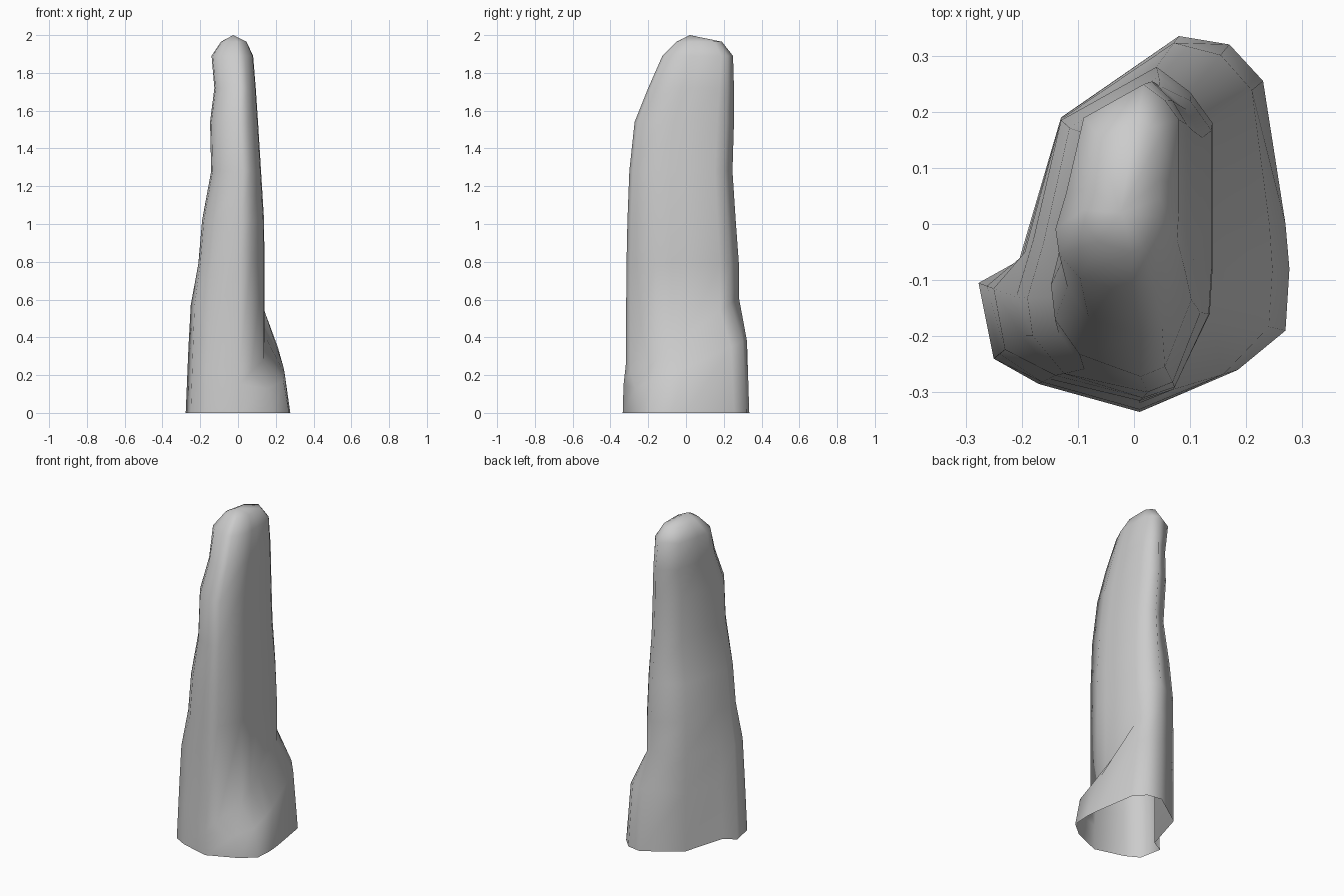
import bpy, bmesh

# Matching outlines, counter-clockwise from the front: wide foot and slim shaft
foot = [(.01, -.335), (.185, -.26), (.27, -.19), (.277, -.08), (.27, 0), (.23, .255),
        (.17, .32), (.08, .335), (-.13, .19), (-.205, -.065), (-.277, -.105),
        (-.25, -.24), (-.17, -.285)]
shaft = [(.01, -.315), (.07, -.295), (.135, -.16), (.14, -.08), (.14, 0), (.14, .18),
         (.10, .235), (.04, .28), (-.13, .185), (-.18, -.03), (-.21, -.13),
         (-.20, -.2), (-.14, -.27)]
# Heights of the sloping ledge: its outer rim and its inner crease
rim_z = [.15, .13, .17, .21, .24, .35, .38, .38, .36, .35, .35, .33, .25]
crease_z = [.25, .22, .28, .35, .41, .54, .58, .61, .58, .57, .57, .57, .45]
crease_t = [.8, 1, 1, 1, 1, 1, 1, 1, .6, .4, .4, .4, .6]

# Shaft levels: z, x range, y range
levels = [(.79, -.21, .14, -.315, .28), (1.02, -.19, .138, -.31, .263),
          (1.28, -.142, .122, -.3, .246), (1.54, -.148, .106, -.272, .254),
          (1.72, -.125, .094, -.2, .254), (1.89, -.14, .08, -.125, .249),
          (1.965, -.09, .045, -.05, .19)]


def mix(i, t):
    a, b = foot[i], shaft[i]
    return a[0] + (b[0] - a[0]) * t, a[1] + (b[1] - a[1]) * t


n = len(foot)
rings = [[(*foot[i], 0) for i in range(n)],
         [(*mix(i, .22), rim_z[i]) for i in range(n)],
         [(*mix(i, crease_t[i]), crease_z[i]) for i in range(n)]]
for z, x0, x1, y0, y1 in levels:
    rings.append([(x0 + (x + .21) / .35 * (x1 - x0),
                   y0 + (y + .315) / .595 * (y1 - y0), z) for x, y in shaft])

# Loft the rings, leaving the underside open, and close the peak
bm = bmesh.new()
rows = [[bm.verts.new(p) for p in ring] for ring in rings]
for a, b in zip(rows, rows[1:]):
    for i in range(n):
        j = (i + 1) % n
        bm.faces.new((a[i], a[j], b[j], b[i]))
peak = bm.verts.new((-.025, .02, 2))
for i in range(n):
    bm.faces.new((rows[-1][i], rows[-1][(i + 1) % n], peak))
for f in bm.faces:
    f.smooth = True
mesh = bpy.data.meshes.new("rock_pillar")
bm.to_mesh(mesh)
bm.free()
bpy.context.collection.objects.link(bpy.data.objects.new("rock_pillar", mesh))
